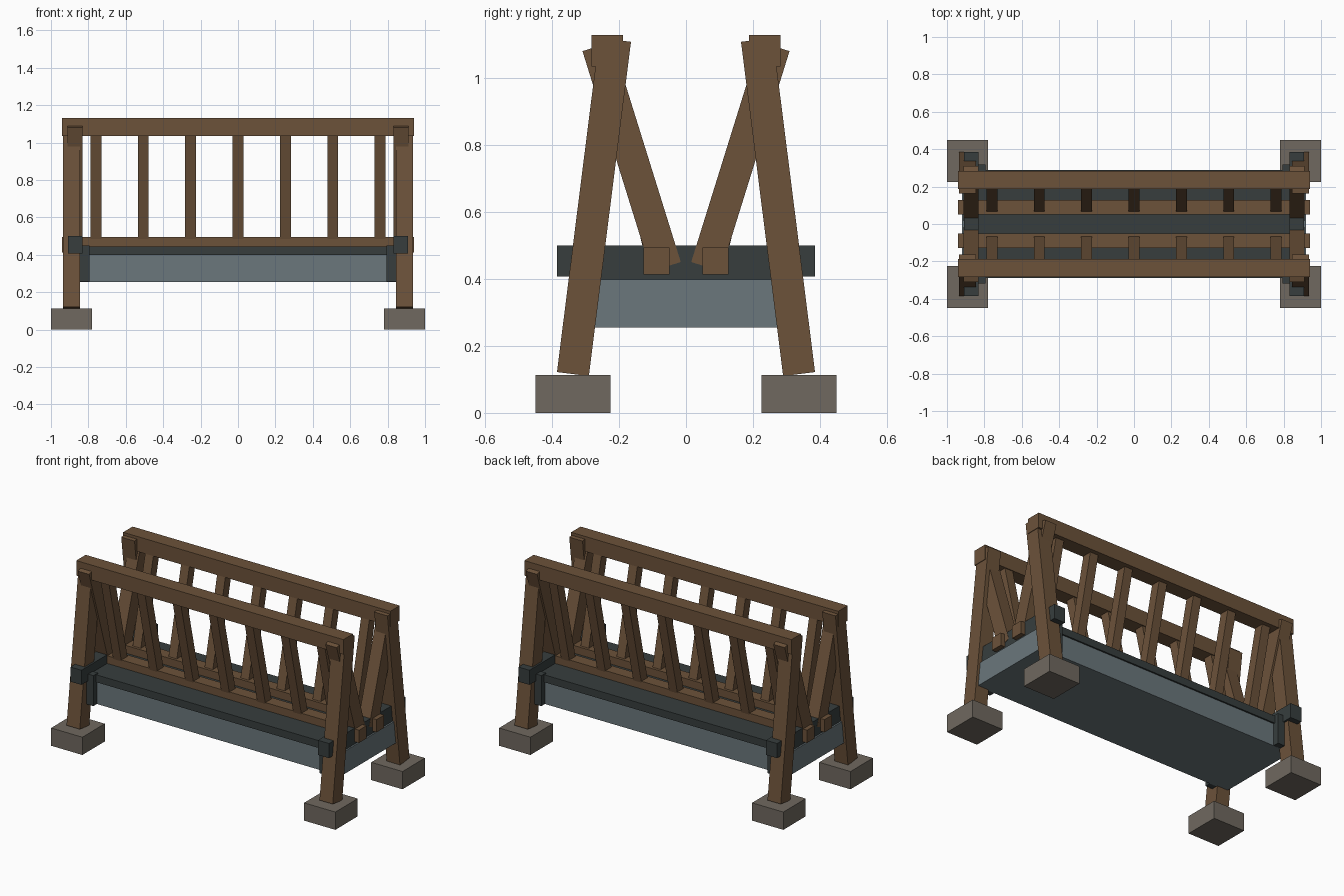
import bpy
import math
from mathutils import Vector

if "Cube" in bpy.data.objects:
    bpy.data.objects.remove(bpy.data.objects["Cube"])


def material(name, rgb):
    m = bpy.data.materials.new(name)
    m.diffuse_color = (*rgb, 1)
    m.use_nodes = True
    m.node_tree.nodes["Principled BSDF"].inputs["Base Color"].default_value = m.diffuse_color
    return m


WOOD = material("wood", (0.15, 0.085, 0.042))
IRON = material("dark_iron", (0.038, 0.048, 0.048))
PANEL = material("blue_grey_panel", (0.145, 0.185, 0.2))
STONE = material("stone", (0.16, 0.14, 0.115))


def box(name, lo, hi, mat, tilt=0):
    """Box from its low corner to its high corner, tilted about x."""
    lo, hi = Vector(lo), Vector(hi)
    bpy.ops.mesh.primitive_cube_add(size=1, location=(lo + hi) / 2, rotation=(tilt, 0, 0))
    ob = bpy.context.object
    ob.name = name
    ob.scale = hi - lo
    ob.data.materials.append(mat)
    return ob


def bar(name, x, bottom, top, width, depth, mat):
    """Slanted bar in the y-z plane between two (y, z) end centres."""
    dy, dz = top[0] - bottom[0], top[1] - bottom[1]
    c = Vector((x, (bottom[0] + top[0]) / 2, (bottom[1] + top[1]) / 2))
    h = Vector((width, depth, math.hypot(dy, dz))) / 2
    return box(name, c - h, c + h, mat, math.atan2(-dy, dz))


def side_box(name, s, x0, x1, y0, y1, z0, z1, mat):
    """Box given for the +y side, placed on side s."""
    ys = sorted((s * y0, s * y1))
    return box(name, (min(x0, x1), ys[0], z0), (max(x0, x1), ys[1], z1), mat)


# Trough and its dark top
box("trough", (-0.92, -0.28, 0.255), (0.92, 0.28, 0.398), PANEL)
box("trough_top", (-0.91, -0.29, 0.398), (0.91, 0.29, 0.445), IRON)

# Crossbeams through the legs
for e in (-1, 1):
    box("crossbeam", (e * 0.871 - 0.039, -0.385, 0.407), (e * 0.871 + 0.039, 0.385, 0.5), IRON)

for s in (-1, 1):
    # Long rails
    side_box("top_rail", s, -0.94, 0.94, 0.188, 0.283, 1.035, 1.13, WOOD)
    side_box("lower_rail", s, -0.94, 0.94, 0.05, 0.127, 0.413, 0.494, WOOD)
    # Slanted slats between the rails
    for i in range(-3, 4):
        bar("slat", i * 0.2533, (s * 0.088, 0.45), (s * 0.235, 1.08), 0.058, 0.06, WOOD)
    for e in (-1, 1):
        # Feet, legs, braces and corner brackets
        side_box("foot", s, e * 0.78, e * 1.0, 0.225, 0.45, 0, 0.113, STONE)
        bar("leg", e * 0.89, (s * 0.338, 0.116), (s * 0.212, 1.115), 0.093, 0.096, WOOD)
        bar("brace", e * 0.871, (s * 0.06, 0.437), (s * 0.265, 1.095), 0.08, 0.093, WOOD)
        side_box("corner_bracket", s, e * 0.795, e * 0.85, 0.27, 0.318, 0.256, 0.45, IRON)
